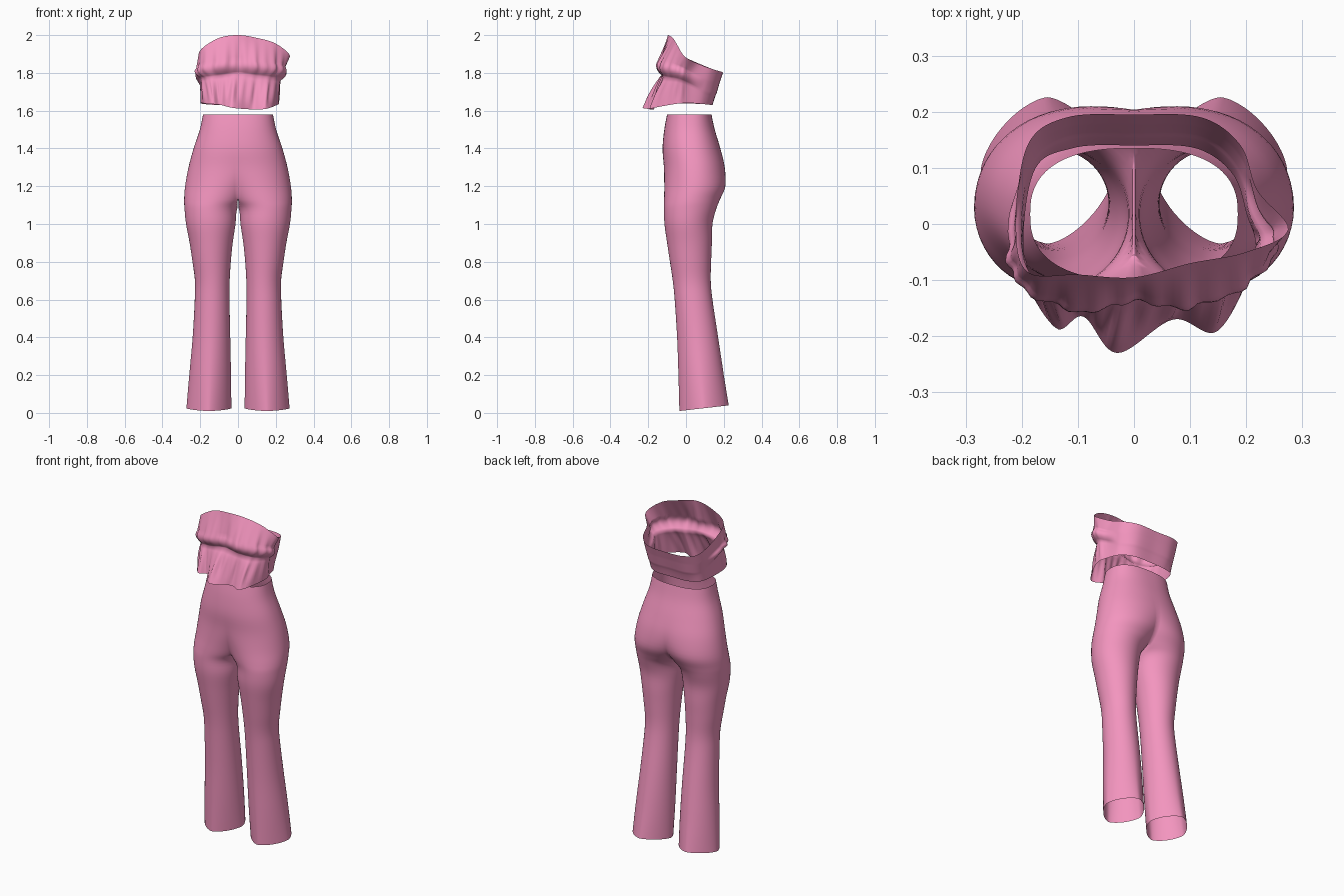
import bpy, bmesh, math
from mathutils import Vector

if "Cube" in bpy.data.objects:
    bpy.data.objects.remove(bpy.data.objects["Cube"])

pink = bpy.data.materials.new("pink_fabric")
pink.diffuse_color = (0.90, 0.30, 0.52, 1)
pink.use_nodes = True
pink.node_tree.nodes["Principled BSDF"].inputs["Base Color"].default_value = pink.diffuse_color


def spline(keys, steps, closed=False):
    """Catmull-Rom curve through tuples of any length."""
    n = len(keys)
    get = (lambda i: keys[i % n]) if closed else (lambda i: keys[max(0, min(n - 1, i))])
    out = []
    for i in range(n if closed else n - 1):
        for s in range(steps):
            t = s / steps
            out.append(tuple(
                0.5 * (2 * b + (c - a) * t + (2 * a - 5 * b + 4 * c - d) * t * t
                       + (3 * b - a - 3 * c + d) * t ** 3)
                for a, b, c, d in zip(get(i - 1), get(i), get(i + 1), get(i + 2))))
    return out if closed else out + [tuple(keys[-1])]


def bridge(bm, r1, r2, closed):
    n = len(r1)
    for i in range(n if closed else n - 1):
        j = (i + 1) % n
        bm.faces.new((r1[i], r1[j], r2[j], r2[i]))


def finish(bm, name):
    bmesh.ops.recalc_face_normals(bm, faces=bm.faces)
    mesh = bpy.data.meshes.new(name)
    bm.to_mesh(mesh)
    bm.free()
    mesh.shade_smooth()
    mesh.materials.append(pink)
    ob = bpy.data.objects.new(name, mesh)
    bpy.context.collection.objects.link(ob)
    return ob


# Trousers: sections of one half (z, inner x, outer x, front y, back y, roundness)
SECTIONS = [
    (1.58, -.185, .185, -.100, .135, .80), (1.50, -.200, .202, -.115, .152, .85),
    (1.40, -.220, .235, -.124, .182, .90), (1.30, -.180, .262, -.117, .205, .95),
    (1.20, -.100, .280, -.115, .208, 1.0), (1.13, -.040, .285, -.116, .180, 1.0),
    (1.08, .004, .283, -.116, .160, 1.0), (1.00, .013, .275, -.114, .140, 1.0),
    (0.90, .028, .256, -.100, .137, 1.0), (0.80, .038, .241, -.085, .133, 1.0),
    (0.70, .044, .228, -.070, .131, 1.0), (0.60, .045, .229, -.060, .140, 1.0),
    (0.40, .041, .240, -.047, .170, 1.05), (0.20, .037, .258, -.040, .200, 1.15),
    (0.01, .035, .273, -.035, .226, 1.3)]
CROTCH, STEPS, OUTER, INNER = 5, 4, 41, 14


def spow(v, p):
    return math.copysign(abs(v) ** p, v)


def section_point(sec, a, min_x):
    z, xi, xo, yf, yb, p = sec
    x = (xi + xo) / 2 - (xo - xi) / 2 * spow(math.cos(a), p)
    y = (yf + yb) / 2 - (yb - yf) / 2 * spow(math.sin(a), p)
    z += max(0, 0.2 - z) * 0.6 * (y - yf) * (1 if z < 0.2 else 0)
    return Vector((max(x, min_x), y, z))


def start_angle(sec):
    z, xi, xo, yf, yb, p = sec
    return math.acos(max(0, (xi + xo) / (xo - xi)) ** (1 / p))


bm = bmesh.new()
rings = spline(SECTIONS, STEPS)
k = CROTCH * STEPS
a_crotch = start_angle(rings[k])
prev = None
for i, sec in enumerate(rings):
    a0 = start_angle(sec) if i < k else a_crotch
    angles = [a0 + (2 * math.pi - 2 * a0) * j / (OUTER - 1) for j in range(OUTER)]
    if i >= k:
        angles += [-a0 + 2 * a0 * j / (INNER + 1) for j in range(1, INNER + 1)]
    ring = [bm.verts.new(section_point(sec, a, 0 if i <= k else .003)) for a in angles]
    if i <= k:
        ring[0].co.x = ring[OUTER - 1].co.x = 0
    if prev:
        if i <= k:
            bridge(bm, prev[:OUTER], ring[:OUTER], False)
        else:
            bridge(bm, prev, ring, True)
    prev = ring
trousers = finish(bm, "flared_trousers")
mirror = trousers.modifiers.new("mirror", 'MIRROR')
mirror.use_clip = True
mirror.merge_threshold = 0.0005

# Bandeau top: four loops, each starting at the back centre and passing the right side
RIM = [(0, .195, 1.80), (.12, .19, 1.805), (.19, .14, 1.82), (.22, .06, 1.85),
       (.275, -.01, 1.89), (.20, -.05, 1.955), (.10, -.07, 1.985), (0, -.095, 2.0),
       (-.10, -.09, 1.985), (-.19, -.085, 1.93), (-.21, 0, 1.88), (-.19, .14, 1.82),
       (-.12, .19, 1.805)]
BULGE = [(0, .178, 1.75), (.12, .172, 1.75), (.19, .12, 1.76), (.22, .03, 1.80),
         (.25, -.03, 1.83), (.20, -.10, 1.85), (.10, -.14, 1.86), (0, -.133, 1.87),
         (-.10, -.148, 1.86), (-.20, -.10, 1.84), (-.215, -.02, 1.81), (-.19, .12, 1.76),
         (-.12, .172, 1.75)]
CINCH = [(0, .16, 1.69), (.12, .155, 1.69), (.185, .10, 1.70), (.205, .02, 1.74),
         (.225, -.04, 1.765), (.17, -.10, 1.775), (.09, -.122, 1.785), (0, -.122, 1.797),
         (-.09, -.127, 1.785), (-.165, -.11, 1.775), (-.20, -.04, 1.765), (-.185, .10, 1.70),
         (-.12, .155, 1.69)]
HEM = [(0, .14, 1.63), (.11, .135, 1.63), (.175, .09, 1.635), (.20, .02, 1.64),
       (.215, -.06, 1.635), (.15, -.19, 1.61), (.07, -.17, 1.607), (-.03, -.23, 1.615),
       (-.09, -.165, 1.63), (-.14, -.185, 1.635), (-.195, -.08, 1.64), (-.18, .09, 1.635),
       (-.11, .135, 1.63)]
rim, bulge, cinch, hem = (
    [Vector(p) for p in spline(loop, 10, True)] for loop in (RIM, BULGE, CINCH, HEM))


def mix(a, b, txy, tz):
    return Vector((a.x + (b.x - a.x) * txy, a.y + (b.y - a.y) * txy, a.z + (b.z - a.z) * tz))


def gather(p, u, amount):
    """Push the front fabric in and out in small folds."""
    front = max(0, min(1, (0.02 - p.y) / 0.08))
    fold = math.sin(u * 2 * math.pi * 26) + 0.7 * math.sin(u * 2 * math.pi * 15 + 1)
    out = Vector((p.x, p.y - 0.03, 0)).normalized()
    groove = 0.012 * math.exp(-(p.x / 0.02) ** 2)
    return p + out * front * amount * (0.004 * fold - groove)


bm = bmesh.new()
rows = []
n = len(rim)
for v in range(25):
    row = []
    for i in range(n):
        if v <= 8:                       # peplum from hem up to the cinched line
            t = v / 8
            p = mix(cinch[i], hem[i], (1 - t) ** 0.8, 1 - t)
            amount = math.sin(math.pi * t)
        elif v <= 16:                    # puffed ruffle above the cinched line
            t = (v - 8) / 8
            back = max(0, min(1, cinch[i].y / 0.08))
            e = math.sin(t * math.pi / 2) * (1 - back) + t * back
            p = mix(cinch[i], bulge[i], e, t)
            bump = Vector((p.x, p.y - 0.03, 0)).normalized() * 0.014
            p += bump * math.sin(math.pi * t) * (1 - back)
            amount = math.sin(math.pi * t * 0.6)
        else:                            # ruffle leaning back to the rim
            t = (v - 16) / 8
            p = mix(bulge[i], rim[i], t, t)
            amount = 0.95 * (1 - t)
        row.append(bm.verts.new(gather(p, i / n, amount)))
    if rows:
        bridge(bm, rows[-1], row, True)
    rows.append(row)
finish(bm, "ruffled_bandeau_top")
